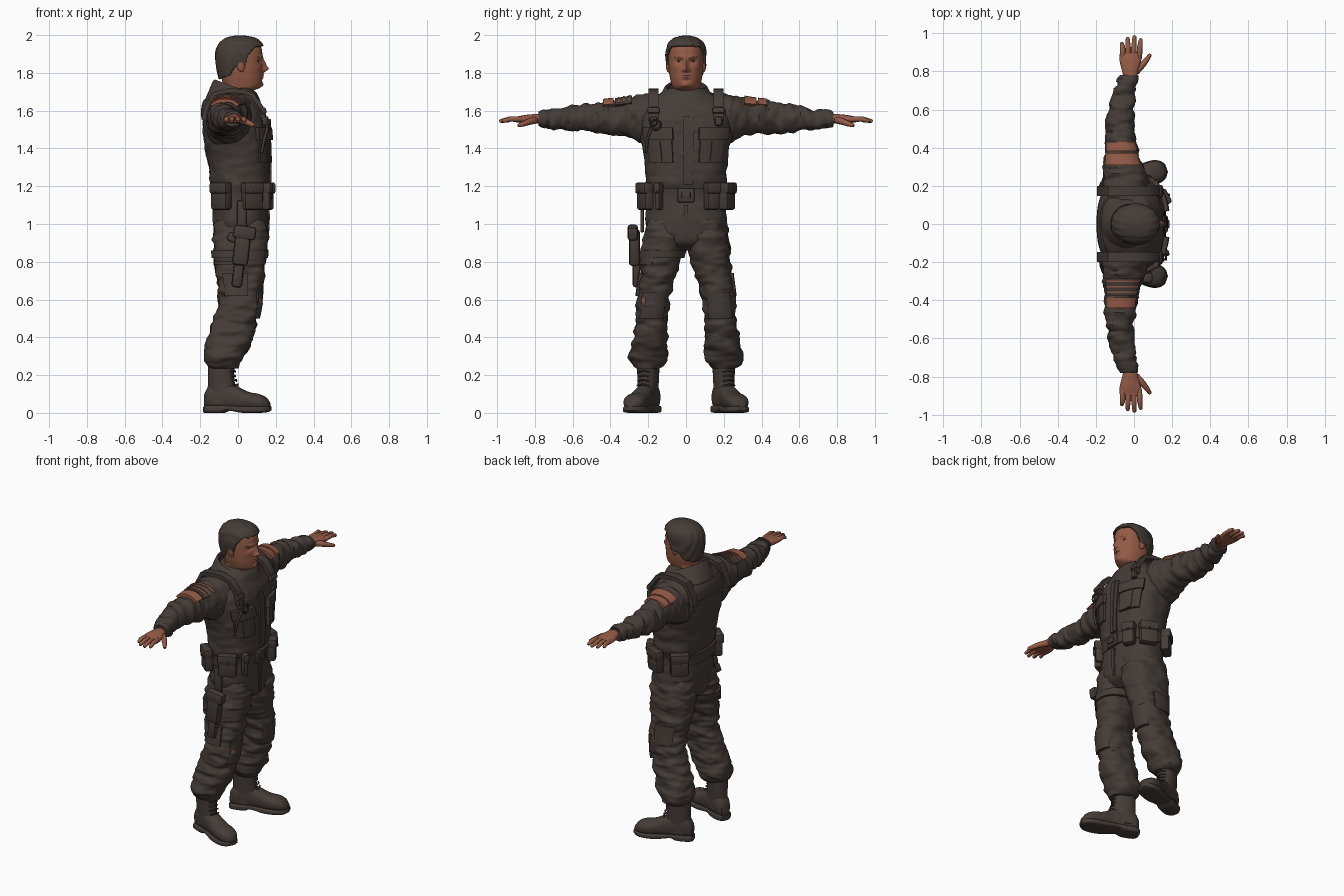
import bpy, bmesh, math
from mathutils import Vector, Matrix, noise

if "Cube" in bpy.data.objects:
    bpy.data.objects.remove(bpy.data.objects["Cube"])

def material(name, rgb):
    m = bpy.data.materials.new(name)
    m.diffuse_color = (*rgb, 1)
    m.use_nodes = True
    m.node_tree.nodes["Principled BSDF"].inputs["Base Color"].default_value = m.diffuse_color
    return m
DARK = material("dark_cloth", (0.058, 0.045, 0.038))
SKIN = material("skin", (0.30, 0.105, 0.062))

def finish(name, bm, mat):
    bmesh.ops.recalc_face_normals(bm, faces=bm.faces[:])
    me = bpy.data.meshes.new(name)
    bm.to_mesh(me); bm.free()
    me.materials.append(mat)
    ob = bpy.data.objects.new(name, me)
    bpy.context.collection.objects.link(ob)
    return ob

def skin(name, rings, mat, keep=None):
    """Closed mesh through equal rings, with quad-strip end caps."""
    bm = bmesh.new()
    R = [[bm.verts.new(p) for p in r] for r in rings]
    m = len(R[0])
    for A, B in zip(R, R[1:]):
        for k in range(m):
            bm.faces.new((A[k], A[(k + 1) % m], B[(k + 1) % m], B[k]))
    for C in (R[0], R[-1]):
        for k in range(m // 2 - 1):
            bm.faces.new((C[k], C[k + 1], C[m - 2 - k], C[m - 1 - k]))
    if keep:
        bad = [f for f in bm.faces if not keep(f.calc_center_median())]
        bmesh.ops.delete(bm, geom=bad, context='FACES')
    return finish(name, bm, mat)

def section(keys, t):
    """Smooth interpolation of rows (t, u0, u1, v0, v1)."""
    i = max(0, min(len(keys) - 2, sum(k[0] <= t for k in keys) - 1))
    def tan(j, c):
        a, b = keys[max(j - 1, 0)], keys[min(j + 1, len(keys) - 1)]
        return (b[c] - a[c]) / (b[0] - a[0])
    a, b = keys[i], keys[i + 1]
    h = b[0] - a[0]; f = (t - a[0]) / h
    return [a[c] * (2*f**3 - 3*f*f + 1) + b[c] * (3*f*f - 2*f**3)
            + h * (tan(i, c) * (f**3 - 2*f*f + f) + tan(i + 1, c) * (f**3 - f*f)) for c in range(1, 5)]

def point(axis, keys, t, a, p):
    """Point and outward direction on a super-elliptical loft."""
    u0, u1, v0, v1 = section(keys, t)
    e = lambda w: math.copysign(abs(w) ** (2 / p), w)
    cu, cv, ru, rv = (u0 + u1) / 2, (v0 + v1) / 2, (u1 - u0) / 2, (v1 - v0) / 2
    x, y = e(math.cos(a)), e(math.sin(a))
    put = {'z': lambda u, v, w: Vector((u, v, w)), 'y': lambda u, v, w: Vector((u, w, v)),
           'x': lambda u, v, w: Vector((w, u, v))}[axis]
    return put(cu + ru * x, cv + rv * y, t), put(x / ru, y / rv, 0).normalized()

def loft(name, axis, keys, mat, s=1, p=2.3, n=64, rings=60, fn=None, keep=None):
    out = []
    for i in range(rings + 1):
        t = keys[0][0] + (keys[-1][0] - keys[0][0]) * i / rings
        ring = []
        for k in range(n):
            P, N = point(axis, keys, t, 2 * math.pi * k / n, p)
            if fn: P = fn(P, N)
            ring.append(Vector((P.x, P.y * s, P.z)))
        out.append(ring)
    return skin(name, out, mat, keep)

def plate(name, axis, keys, t0, t1, a0, a1, th, mat, s=1, p=2.3, na=16, nt=8):
    """Raised panel that follows part of a loft surface."""
    out = []
    for i in range(nt + 1):
        t = t0 + (t1 - t0) * i / nt
        S = [point(axis, keys, t, math.radians(a0 + (a1 - a0) * j / na), p) for j in range(na + 1)]
        ring = [P + N * th for P, N in S] + [P - N * .012 for P, N in reversed(S)]
        out.append([Vector((P.x, P.y * s, P.z)) for P in ring])
    return skin(name, out, mat)

def folds(amp, F, seed=0):
    F = Vector(F)
    return lambda P, N: P + N * amp * (noise.noise(P * F + Vector((seed, 0, 0))) + .5 * noise.noise(P * F * 2.1))

def tube(name, pts, radii, mat, n=12, fn=None):
    pts = [Vector(q) for q in pts]
    d0, d1 = (pts[0] - pts[1]).normalized(), (pts[-1] - pts[-2]).normalized()
    P = [pts[0] + d0 * radii[0] * .6] + pts + [pts[-1] + d1 * radii[-1] * .6]
    R = [radii[0] * .6] + list(radii) + [radii[-1] * .6]
    out = []
    for i, (c, r) in enumerate(zip(P, R)):
        q = (P[min(i + 1, len(P) - 1)] - P[max(i - 1, 0)]).to_track_quat('Z', 'Y')
        ring = [c + q @ Vector((r * math.cos(2*math.pi*k/n), r * math.sin(2*math.pi*k/n), 0)) for k in range(n)]
        out.append([fn(v) if fn else v for v in ring])
    return skin(name, out, mat)

def box(name, loc, size, mat=DARK, rot=(0, 0, 0), bev=.01):
    bm = bmesh.new()
    bmesh.ops.create_cube(bm, size=1)
    bmesh.ops.scale(bm, vec=size, verts=bm.verts)
    bmesh.ops.bevel(bm, geom=bm.edges[:], offset=min(bev, min(size) * .4), segments=2, affect='EDGES', profile=.5)
    E = Matrix.Rotation(rot[2], 4, 'Z') @ Matrix.Rotation(rot[1], 4, 'Y') @ Matrix.Rotation(rot[0], 4, 'X')
    bmesh.ops.transform(bm, matrix=Matrix.Translation(loc) @ E, verts=bm.verts)
    return finish(name, bm, mat)

def ball(name, loc, size, mat):
    bm = bmesh.new()
    bmesh.ops.create_uvsphere(bm, u_segments=20, v_segments=12, radius=1)
    bmesh.ops.transform(bm, matrix=Matrix.Translation(loc) @ Matrix.Diagonal((*size, 1)), verts=bm.verts)
    return finish(name, bm, mat)

# head: lofted skull with modelled face
HEAD = [(z, b, f, -w, w) for z, b, f, w in (
    (1.68, -.07, .06, .06), (1.705, -.075, .08, .066), (1.72, -.078, .112, .071), (1.74, -.08, .125, .077),
    (1.78, -.09, .130, .086), (1.84, -.102, .130, .092), (1.90, -.106, .129, .094), (1.935, -.097, .123, .089),
    (1.96, -.08, .108, .076), (1.978, -.05, .08, .05), (1.987, -.01, .03, .012))]
def face(P, N):
    if N.x <= 0: return P
    g = lambda y, z, sy, sz: math.exp(-((abs(P.y) - y) / sy) ** 2 - ((P.z - z) / sz) ** 2)
    d = (.026 * g(0, 1.82, .013, .015) + .018 * g(0, 1.846, .010, .025) + .010 * g(.015, 1.814, .008, .009)
         - .014 * g(.036, 1.862, .018, .012) + .006 * g(.03, 1.885, .025, .009) + .004 * g(.055, 1.83, .02, .015)
         + .009 * g(0, 1.783, .023, .012) - .007 * g(0, 1.782, .024, .003) + .010 * g(0, 1.735, .024, .014)
         - .004 * g(0, 1.76, .02, .006))
    return P + Vector((d, 0, 0))
loft("head", 'z', HEAD, SKIN, p=2.1, n=120, rings=96, fn=face)
LINE = [(-.12, 1.76), (-.04, 1.79), (-.012, 1.84), (.012, 1.835), (.035, 1.84), (.055, 1.90), (.085, 1.935), (.2, 1.945)]
def is_hair(P):
    for (x0, z0), (x1, z1) in zip(LINE, LINE[1:]):
        if x0 <= P.x <= x1:
            return P.z > z0 + (z1 - z0) * (P.x - x0) / (x1 - x0)
def comb(P, N):
    return P + N * (.003 + .002 * math.sin(P.y * 190 + P.z * 60))
hair = loft("hair", 'z', HEAD, DARK, p=2.1, n=120, rings=96, fn=comb, keep=is_hair)
sol = hair.modifiers.new("thickness", 'SOLIDIFY'); sol.thickness = .011; sol.offset = 1
NECK = [(1.57, -.06, .125, -.035, .035), (1.62, -.065, .118, -.055, .055), (1.66, -.07, .09, -.07, .07), (1.74, -.078, .06, -.07, .07)]
loft("neck", 'z', NECK, SKIN, n=40, rings=16)
for s in (-1, 1):
    ball("ear", (.015, s * .096, 1.842), (.022, .011, .034), SKIN)
    ball("ear_lobe", (.022, s * .093, 1.818), (.011, .009, .014), SKIN)
    ball("eye", (.100, s * .036, 1.861), (.012, .014, .006), DARK)
    tube("eyebrow", [(.126, s * .014, 1.878), (.122, s * .036, 1.886), (.104, s * .06, 1.884)], (.004, .005, .003), DARK, 8)

# jacket body and trousers seat
TORSO = [(z, b, f, -w, w) for z, b, f, w in (
    (1.12, -.13, .15, .203), (1.17, -.132, .153, .203), (1.22, -.147, .166, .214), (1.3, -.155, .168, .215),
    (1.4, -.175, .166, .23), (1.5, -.186, .16, .25), (1.58, -.187, .147, .243), (1.64, -.18, .12, .2),
    (1.69, -.15, .10, .14), (1.72, -.12, .07, .09))]
loft("jacket", 'z', TORSO, DARK, p=2.4, n=96, rings=80, fn=folds(.009, (9, 9, 14)))
SEAT = [(.86, -.08, .09, -.05, .05), (.9, -.125, .145, -.15, .15), (1.0, -.132, .16, -.214, .214), (1.08, -.132, .16, -.212, .212), (1.17, -.13, .15, -.2, .2)]
loft("trouser_seat", 'z', SEAT, DARK, n=72, rings=30, fn=folds(.006, (9, 9, 12)))
plate("front_zip", 'z', TORSO, 1.21, 1.57, -2, 2, .010, DARK, p=2.4, na=4, nt=20)
plate("zip_flap", 'z', TORSO, 1.21, 1.56, 2, 7, .006, DARK, p=2.4, na=4, nt=20)
plate("fly_seam", 'z', SEAT, .92, 1.1, -2, 2, .007, DARK, na=4)
plate("back_yoke", 'z', TORSO, 1.565, 1.66, 115, 245, .009, DARK, p=2.4, na=30)

# turned-down open collar
rings = []
for i in range(41):
    a = math.radians(26 + 308 * i / 40)
    k = (1 + math.cos(a)) / 2
    top, low = 1.765 - .075 * k, 1.655 - .075 * k * k
    C = lambda r, z: Vector((-.018 + r * (1.0 + .1 * k) * math.cos(a), r * math.sin(a), z))
    rings.append([C(.085, 1.62), C(.096, top - .008), C(.105, top), C(.115, top - .008),
                  C(.158, low), C(.150, low - .006), C(.108, top - .03), C(.10, 1.61)])
skin("collar", rings, DARK)

# arms, hands, legs, boots
ARM = [(.08, -.14, .08, 1.42, 1.695), (.20, -.17, .08, 1.41, 1.69), (.27, -.165, .06, 1.45, 1.675), (.35, -.157, .03, 1.472, 1.66),
       (.45, -.152, .01, 1.483, 1.648), (.55, -.143, -.003, 1.488, 1.63), (.63, -.128, .002, 1.495, 1.62),
       (.70, -.108, .01, 1.505, 1.607), (.755, -.085, .018, 1.512, 1.602), (.78, -.068, .015, 1.522, 1.592)]
HAND = [(.75, -.05, .012, 1.533, 1.583), (.80, -.062, .022, 1.532, 1.582), (.86, -.076, .038, 1.534, 1.576), (.90, -.074, .040, 1.538, 1.567)]
LEG = [(.235, -.14, -.01, .145, .258), (.25, -.165, .0, .122, .28), (.28, -.18, .02, .10, .30), (.33, -.175, .05, .095, .295),
       (.42, -.155, .08, .10, .275), (.52, -.12, .113, .095, .265), (.62, -.10, .125, .083, .256), (.75, -.12, .14, .045, .24),
       (.85, -.13, .15, .012, .235), (.90, -.13, .155, .0, .23), (1.02, -.12, .15, .0, .213)]
SHAFT = [(.05, -.078, .07, -.05, .05), (.12, -.072, .078, -.05, .05), (.2, -.07, .07, -.054, .054), (.28, -.07, .075, -.058, .058)]
FOOT = [(-.086, -.03, .03, .02, .11), (-.06, -.047, .047, .015, .15), (0, -.05, .05, .015, .17), (.08, -.05, .052, .015, .145),
        (.15, -.058, .058, .015, .112), (.21, -.06, .06, .015, .1), (.25, -.048, .046, .02, .082), (.272, -.02, .02, .025, .055)]
SOLE = [(-.09, -.03, .03, 0, .035), (-.07, -.05, .05, 0, .04), (.01, -.052, .052, 0, .04), (.04, -.05, .05, .012, .04), (.08, -.055, .055, .008, .038),
        (.13, -.063, .063, 0, .036), (.21, -.065, .064, 0, .036), (.255, -.05, .048, .004, .036), (.277, -.022, .022, .012, .036)]
TURN = Matrix.Rotation(math.radians(20), 3, 'Z')
for s in (-1, 1):
    put = lambda P, N=None: TURN @ P + Vector((-.09, .2, 0))
    putm = lambda P: Vector(((q := put(P)).x, q.y * s, q.z))
    loft("sleeve", 'y', ARM, DARK, s, n=64, rings=80, fn=folds(.016, (9, 24, 9), s * 7))
    plate("cuff", 'y', ARM, .745, .775, 0, 360, .004, DARK, s, na=40, nt=4)
    loft("palm", 'y', HAND, SKIN, s, n=32, rings=16)
    for x, end, xe in ((.027, .975, .036), (-.002, .99, .002), (-.03, .982, -.033), (-.058, .955, -.064)):
        tube("finger", [(x, s * .87, 1.554), (x * .6 + xe * .4, s * .93, 1.556), (xe, s * (end - .008), 1.545)], (.0155, .014, .010), SKIN)
    tube("thumb", [(.01, s * .80, 1.55), (.045, s * .835, 1.54), (.066, s * .86, 1.53), (.083, s * .885, 1.522)], (.02, .017, .014, .010), SKIN)
    loft("trouser_leg", 'z', LEG, DARK, s, n=72, rings=100, fn=folds(.016, (8, 8, 20), s * 5))
    plate("cargo_pocket", 'z', LEG, .62, .74, 75, 130, .012, DARK, s)
    plate("knee_patch", 'z', LEG, .50, .64, -40, 40, .008, DARK, s)
    loft("boot_shaft", 'z', SHAFT, DARK, s, n=40, rings=24, fn=put)
    loft("boot_foot", 'x', FOOT, DARK, s, p=2.4, n=40, rings=40, fn=put)
    loft("boot_sole", 'x', SOLE, DARK, s, p=4, n=40, rings=40, fn=put)
    for j in range(5):
        x, z = .074 + .008 * max(0, 2 - j), .145 + .024 * j
        tube("lace", [(x - .006, -.03, z), (x + .004, 0, z + .006), (x - .006, .03, z)], (.005,) * 3, DARK, 8, putm)
    # chest pockets and shoulder webbing
    plate("chest_pocket", 'z', TORSO, 1.325, 1.475, 14, 54, .016, DARK, s, p=2.4)
    plate("pocket_pleat", 'z', TORSO, 1.33, 1.44, 29, 38, .022, DARK, s, p=2.4)
    plate("pocket_flap", 'z', TORSO, 1.445, 1.51, 12, 56, .025, DARK, s, p=2.4)
    path = [(.137, 1.55), (.122, 1.62), (.075, 1.685), (.02, 1.703), (-.05, 1.706), (-.13, 1.688), (-.168, 1.61), (-.182, 1.55)]
    rings = []
    for i, (x, z) in enumerate(path):
        a, b = path[max(i - 1, 0)], path[min(i + 1, len(path) - 1)]
        N = Vector((b[1] - a[1], 0, a[0] - b[0])).normalized() * .012
        c = Vector((x, s * .172, z)); w = Vector((0, .026, 0))
        rings.append([c + N - w, c + N + w, c - N + w, c - N - w])
    skin("shoulder_strap", rings, DARK)
    box("strap_buckle", (.135, s * .172, 1.60), (.03, .065, .035), rot=(0, -.3, 0))
    box("strap_end", (.142, s * .172, 1.545), (.03, .04, .05))

# belt, buckle and pouches
plate("belt", 'z', TORSO, 1.122, 1.19, 0, 360, .012, DARK, p=2.4, na=80, nt=4)
box("buckle", (.167, 0, 1.152), (.02, .09, .075))
box("buckle_center", (.176, 0, 1.152), (.018, .045, .035), bev=.004)
for deg, w in ((-122, .11), (-72, .11), (122, .11), (74, .11), (34, .075), (-36, .03)):
    P, N = point('z', TORSO, 1.15, math.radians(deg), 2.4)
    yaw = math.atan2(N.y, N.x) * .75 + math.radians(deg) * .25
    D = Vector((math.cos(yaw), math.sin(yaw), 0))
    P = P + D * .024
    box("pouch", P - Vector((0, 0, .008)), (.055, w, .135), rot=(0, 0, yaw), bev=.014)
    box("pouch_flap", P + D * .006 + Vector((0, 0, .04)), (.058, w + .008, .06), rot=(0, 0, yaw), bev=.012)
    box("pouch_stud", P + D * .036 + Vector((0, 0, .02)), (.01, .016, .016), rot=(0, 0, yaw), bev=.004)

# thigh holster on the right leg
box("holster_body", (.02, -.273, .875), (.085, .06, .19), rot=(0, .12, 0), bev=.018)
box("holster_tip", (.0, -.262, .735), (.055, .04, .14), rot=(0, .12, 0), bev=.014)
box("holster_cover", (.035, -.282, .955), (.12, .055, .07), rot=(0, .15, 0), bev=.014)
box("pistol_grip", (-.03, -.272, .93), (.05, .04, .05), rot=(0, .4, 0))
box("holster_hanger", (.02, -.232, 1.04), (.05, .02, .17))
plate("thigh_strap", 'z', LEG, .82, .86, 0, 360, .012, DARK, -1, na=60, nt=4)
plate("lower_thigh_strap", 'z', LEG, .785, .805, 20, 160, .010, DARK, -1, na=30, nt=3)

# sleeve patches, knee tears, chest cord and ring
plate("right_sleeve_flag", 'y', ARM, .285, .375, 38, 142, .010, DARK, -1)
for j in range(3):
    plate("flag_stripe", 'y', ARM, .297 + .028 * j, .305 + .028 * j, 45, 135, .014, SKIN, -1, nt=2)
plate("right_sleeve_patch", 'y', ARM, .385, .44, 40, 140, .013, SKIN, -1)
plate("left_sleeve_patch", 'y', ARM, .31, .372, 38, 142, .013, SKIN, 1)
plate("left_sleeve_tab", 'y', ARM, .382, .43, 40, 140, .013, SKIN, 1)
plate("right_knee_tear", 'z', LEG, .583, .605, 22, 34, .012, SKIN, -1, na=4, nt=3)
tube("chest_cord", [(.14, -.165, 1.56), (.155, -.185, 1.51), (.14, -.205, 1.45), (.125, -.21, 1.38)], (.008,) * 4, DARK)
ring = [(.168, -.16 + .026 * math.cos(k * math.pi / 10), 1.525 + .026 * math.sin(k * math.pi / 10)) for k in range(21)]
tube("chest_ring", ring, (.006,) * 21, DARK, 8)

# smooth shading that keeps hard edges
for ob in bpy.context.collection.objects:
    ob.select_set(True)
bpy.context.view_layer.objects.active = hair
bpy.ops.object.shade_smooth_by_angle(angle=math.radians(40))
